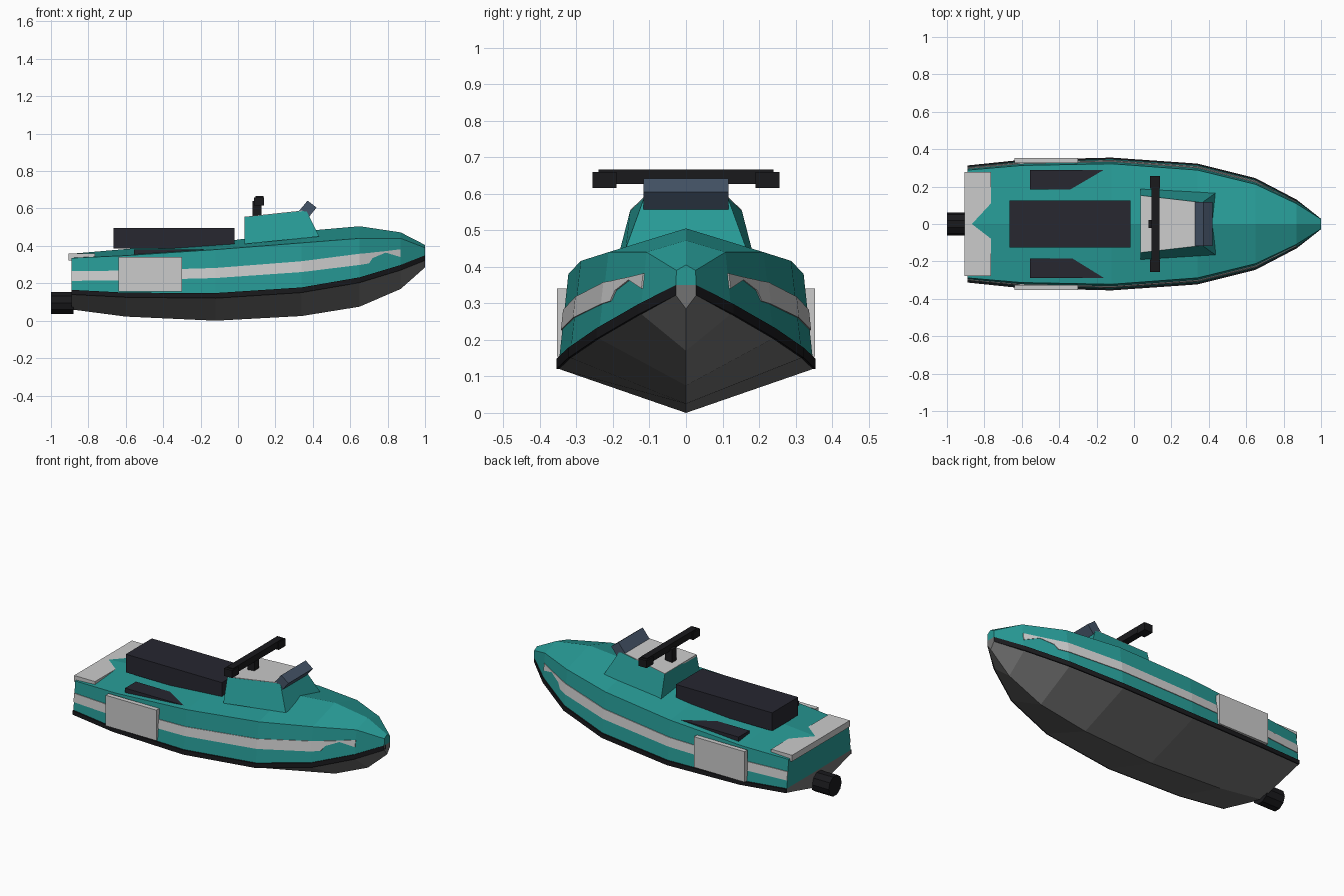
import bpy, bmesh, math
from mathutils import Vector

if "Cube" in bpy.data.objects:
    bpy.data.objects.remove(bpy.data.objects["Cube"])


def mat(name, r, g, b):
    m = bpy.data.materials.new(name)
    m.diffuse_color = (r, g, b, 1)
    m.use_nodes = True
    m.node_tree.nodes["Principled BSDF"].inputs["Base Color"].default_value = m.diffuse_color
    return m


TEAL = mat("teal", 0.02, 0.32, 0.30)
BLACK = mat("black", 0.01, 0.01, 0.012)
DARK = mat("charcoal", 0.02, 0.02, 0.03)
HULL = mat("hull_grey", 0.17, 0.17, 0.17)
LIGHT = mat("light_grey", 0.55, 0.55, 0.55)
SCREEN = mat("screen_blue", 0.06, 0.09, 0.14)


def finish(name, bm, m):
    bmesh.ops.recalc_face_normals(bm, faces=bm.faces)
    me = bpy.data.meshes.new(name)
    bm.to_mesh(me)
    bm.free()
    me.materials.append(m)
    ob = bpy.data.objects.new(name, me)
    bpy.context.collection.objects.link(ob)
    return ob


def loft(name, sections, m):
    """Skin closed cross-sections and cap both ends."""
    bm = bmesh.new()
    rings = [[bm.verts.new(p) for p in s] for s in sections]
    n = len(rings[0])
    for a, b in zip(rings, rings[1:]):
        for i in range(n):
            j = (i + 1) % n
            bm.faces.new((a[i], a[j], b[j], b[i]))
    bm.faces.new(rings[0])
    bm.faces.new(rings[-1])
    return finish(name, bm, m)


def box(name, x, y, z, m):
    rect = lambda px: [(px, y[0], z[0]), (px, y[1], z[0]), (px, y[1], z[1]), (px, y[0], z[1])]
    return loft(name, [rect(x[0]), rect(x[1])], m)


def prism_y(name, profile, hw, m):
    """Extrude an x-z profile across the width."""
    return loft(name, [[(x, s * hw, z) for x, z in profile] for s in (-1, 1)], m)


# Stations: x, keel z, rail half-width, chine z, rail top z, shoulder y, shoulder z, deck centre z
ST = [
    (-0.89, 0.06, 0.313, 0.140, 0.165, 0.288, 0.335, 0.358),
    (-0.60, 0.022, 0.343, 0.125, 0.150, 0.313, 0.348, 0.383),
    (-0.12, 0.0, 0.355, 0.120, 0.148, 0.322, 0.380, 0.418),
    (0.34, 0.025, 0.323, 0.150, 0.178, 0.288, 0.416, 0.478),
    (0.65, 0.075, 0.245, 0.203, 0.232, 0.212, 0.440, 0.505),
    (0.87, 0.17, 0.130, 0.270, 0.298, 0.108, 0.440, 0.472),
    (1.00, 0.285, 0.028, 0.322, 0.350, 0.026, 0.390, 0.405),
]
IN = 0.008


def side_y(x, z):
    """Half-width of the topside at a given x and height."""
    for a, b in zip(ST, ST[1:]):
        if x <= b[0]:
            t = (x - a[0]) / (b[0] - a[0])
            w, zb, sy, zs = (a[k] + t * (b[k] - a[k]) for k in (2, 4, 5, 6))
            return w - IN + (sy - w + IN) * (z - zb) / (zs - zb)


# V-shaped hull and faceted deck
loft("hull", [[(x, 0, k), (x, w - IN * (x < 1), c), (x, w - IN * (x < 1), r),
               (x, -w + IN * (x < 1), r), (x, -w + IN * (x < 1), c)]
              for x, k, w, c, r, sy, sz, t in ST], HULL)
loft("deck", [[(x, w - IN * (x < 1), r), (x, sy, sz), (x, 0, t), (x, -sy, sz), (x, -w + IN * (x < 1), r)]
              for x, k, w, c, r, sy, sz, t in ST], TEAL)

# Stripe: x, bottom z, top z
STRIPE = [(-0.89, .213, .265), (-0.6, .216, .268), (-0.12, .228, .282), (0.34, .26, .318),
          (0.65, .298, .358), (0.70, .306, .362), (0.72, .335, .365), (0.79, .364, .372),
          (0.87, .340, .382)]

for s, tag in ((-1, "right"), (1, "left")):
    # Black bumper rail
    loft("rail_" + tag, [[(x, s * w, c), (x, s * w, r), (x, s * (w - 0.016), r), (x, s * (w - 0.016), c)]
                         for x, k, w, c, r, *_ in ST], BLACK)
    # Side stripe hugging the topside
    loft("side_stripe_" + tag,
         [[(x, s * (side_y(x, z) + d), z) for z, d in ((b, .004), (t, .004), (t, -.004), (b, -.004))]
          for x, b, t in STRIPE], LIGHT)
    # Plain side plate
    box("side_plate_" + tag, (-0.64, -0.30), (s * 0.325, s * 0.353), (0.155, 0.34), LIGHT)
    # Foot pad, partly sunk into the sloping deck
    box("foot_pad_" + tag, (-0.555, -0.06), (s * 0.185, s * 0.288), (0.345, 0.381), DARK)
    # Handlebar grip
    box("grip_" + tag, (0.085, 0.14), (s * 0.19, s * 0.256), (0.615, 0.66), BLACK)

# Tail platform and seat
box("tail_platform", (-0.905, -0.765), (-0.277, 0.277), (0.322, 0.36), LIGHT)
box("seat", (-0.665, -0.02), (-0.125, 0.125), (0.385, 0.495), DARK)


# Steering cowl: tapered block
def cowl_ring(x0, y0, z0, x1, y1, z1):
    return [(x0, -y0, z0), (x0, y0, z0), (x1, y1, z1), (x1, -y1, z1)]


loft("cowl", [cowl_ring(0.035, 0.19, 0.41, 0.035, 0.153, 0.553),
              cowl_ring(0.435, 0.165, 0.45, 0.365, 0.115, 0.588)], TEAL)
loft("dash_panel", [cowl_ring(0.035, 0.152, 0.545, 0.035, 0.152, 0.556),
                    cowl_ring(0.345, 0.117, 0.578, 0.345, 0.117, 0.589)], LIGHT)

# Tilted windscreen
prism_y("windscreen", [(0.325, 0.585), (0.372, 0.642), (0.42, 0.605), (0.373, 0.547)], 0.117, SCREEN)

# Handlebar
box("steering_post", (0.078, 0.125), (-0.022, 0.022), (0.55, 0.64), BLACK)
box("handlebar", (0.093, 0.135), (-0.24, 0.24), (0.627, 0.666), BLACK)

# Jet nozzle
N = 10
loft("jet_nozzle", [[(x, 0.062 * math.cos(2 * math.pi * i / N), 0.095 + 0.062 * math.sin(2 * math.pi * i / N))
                     for i in range(N)] for x in (-1.0, -0.88)], BLACK)
